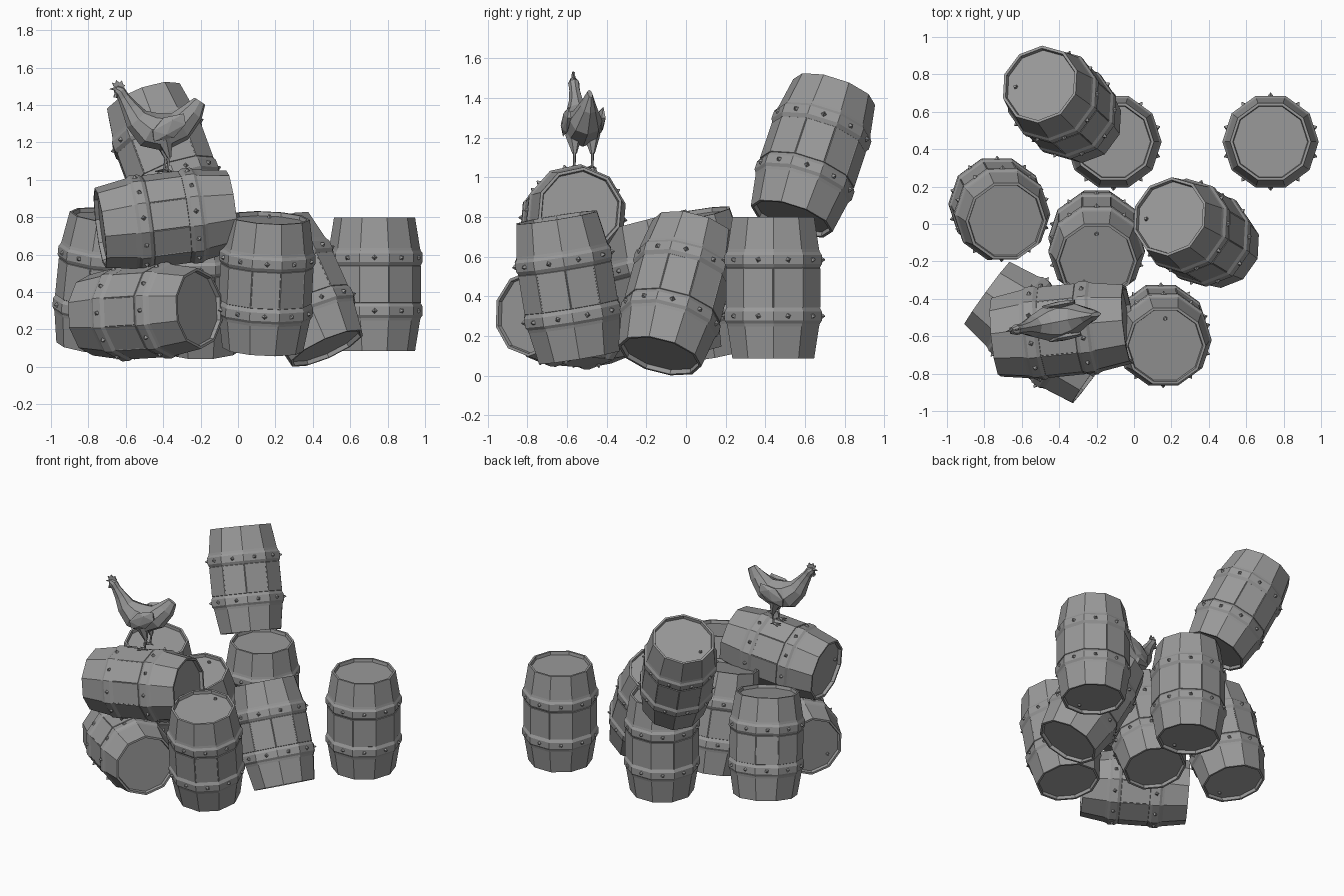
import bpy, bmesh, math
from mathutils import Matrix, Vector

default_cube = bpy.data.objects.get("Cube")
if default_cube:
    bpy.data.objects.remove(default_cube, do_unlink=True)

# One plain grey finish for everything
grey = bpy.data.materials.new("plain_grey")
grey.use_nodes = True
grey_colour = (0.32, 0.32, 0.32, 1)
grey.diffuse_color = grey_colour
grey.node_tree.nodes["Principled BSDF"].inputs["Base Color"].default_value = grey_colour

SIDES = 10
UP = Vector((0, 0, 1))


def make_mesh(bm, name):
    bmesh.ops.recalc_face_normals(bm, faces=bm.faces[:])
    mesh = bpy.data.meshes.new(name)
    bm.to_mesh(mesh)
    bm.free()
    mesh.materials.append(grey)
    return mesh


def add_object(name, mesh, matrix=None):
    obj = bpy.data.objects.new(name, mesh)
    bpy.context.collection.objects.link(obj)
    if matrix is not None:
        obj.matrix_world = matrix
    return obj


def add_cone(bm, start, end, r1, r2, sides):
    start, end = Vector(start), Vector(end)
    line = end - start
    turn = UP.rotation_difference(line).to_matrix().to_4x4()
    place = Matrix.Translation((start + end) / 2) @ turn
    bmesh.ops.create_cone(bm, cap_ends=True, segments=sides, radius1=r1,
                          radius2=r2, depth=line.length, matrix=place)


def bridge(bm, ring_a, ring_b):
    count = len(ring_a)
    return [bm.faces.new((ring_a[i], ring_a[(i + 1) % count],
                          ring_b[(i + 1) % count], ring_b[i]))
            for i in range(count)]


def barrel_mesh():
    bm = bmesh.new()
    # Upper half profile: face distance from the axis, height above the middle
    half = [(0.188, 0.335), (0.192, 0.357), (0.206, 0.357), (0.231, 0.195),
            (0.235, 0.18), (0.245, 0.165), (0.245, 0.12), (0.234, 0.1)]
    profile = half + [(r, -z) for r, z in reversed(half)]
    widen = 1 / math.cos(math.pi / SIDES)
    rings = []
    for r, z in profile:
        rings.append([bm.verts.new((r * widen * math.cos(math.tau * i / SIDES),
                                    r * widen * math.sin(math.tau * i / SIDES), z))
                      for i in range(SIDES)])
    bands = [bridge(bm, a, b) for a, b in zip(rings, rings[1:])]
    bm.faces.new(rings[0])
    bm.faces.new(rings[-1])
    bmesh.ops.recalc_face_normals(bm, faces=bm.faces[:])
    # Raised middle staves with narrow seams
    staves = bands[len(half) - 1]
    bmesh.ops.inset_individual(bm, faces=staves, thickness=0.003, depth=0.004)
    # Diamond studs on both hoops
    for z in (-0.142, 0.142):
        for i in range(SIDES):
            angle = math.tau * (i + 0.5) / SIDES
            out = Vector((math.cos(angle), math.sin(angle), 0))
            lift = UP * z
            add_cone(bm, out * 0.242 + lift, out * 0.262 + lift, 0.017, 0.002, 4)
    # Bung on one lid
    add_cone(bm, (0, 0.145, 0.33), (0, 0.145, 0.35), 0.013, 0.008, 6)
    return make_mesh(bm, "barrel")


# Barrels: centre, axis, quarter turn about the axis, bung end down
barrel = barrel_mesh()
stack = {
    "barrel_upright_right": ((0.73, 0.44, 0.442), (0, 0, 1), False, True),
    "barrel_upright_back": ((-0.11, 0.44, 0.442), (0, 0, 1), False, True),
    "barrel_top_back": ((-0.385, 0.64, 1.11), (-0.33, 0.3, 0.895), True, False),
    "barrel_left": ((-0.72, 0.08, 0.46), (0.1, -0.18, 0.98), False, True),
    "barrel_middle": ((-0.2, -0.11, 0.44), (0, -0.25, 0.97), False, False),
    "barrel_leaning": ((0.333, -0.046, 0.415), (-0.4, 0.24, 0.885), True, False),
    "barrel_front": ((0.15, -0.595, 0.445), (0.05, -0.16, 0.985), False, False),
    "barrel_lying_top": ((-0.385, -0.57, 0.79), (0.985, 0.1, 0.13), False, True),
    "barrel_lying_low": ((-0.496, -0.58, 0.295), (0.81, -0.59, 0.05), False, True),
}
for name, (centre, axis, quarter, flipped) in stack.items():
    matrix = Matrix.Translation(centre)
    matrix = matrix @ UP.rotation_difference(Vector(axis)).to_matrix().to_4x4()
    if quarter:
        matrix = matrix @ Matrix.Rotation(math.pi / 2, 4, "Z")
    if flipped:
        matrix = matrix @ Matrix.Rotation(math.pi, 4, "X")
    add_object(name, barrel, matrix)

# Hen: built facing -x around its own centre, then turned slightly
hen_place = Matrix.Translation((-0.42, -0.525, 1.045)) @ Matrix.Rotation(0.19, 4, "Z")


def hen_part(name, bm):
    return add_object(name, make_mesh(bm, name), hen_place)


# Body loft from tail to face: along, height, half width, half thickness
spine = [(0.22, 0.375, 0.012, 0.035), (0.18, 0.315, 0.04, 0.062),
         (0.11, 0.24, 0.083, 0.083), (0.02, 0.21, 0.1, 0.102),
         (-0.06, 0.225, 0.088, 0.098), (-0.125, 0.28, 0.058, 0.068),
         (-0.16, 0.34, 0.036, 0.048), (-0.195, 0.395, 0.027, 0.033),
         (-0.215, 0.428, 0.029, 0.031), (-0.238, 0.442, 0.018, 0.02)]
bm = bmesh.new()
points = [Vector((x, 0, z)) for x, z, w, t in spine]
rings = []
for i, (x, z, width, thick) in enumerate(spine):
    along = points[min(i + 1, len(points) - 1)] - points[max(i - 1, 0)]
    across = along.normalized().cross(Vector((0, 1, 0)))
    rings.append([bm.verts.new(points[i] + across * thick * math.cos(a)
                               + Vector((0, width * math.sin(a), 0)))
                  for a in (math.tau * k / 8 for k in range(8))])
for a, b in zip(rings, rings[1:]):
    bridge(bm, a, b)
bm.faces.new(rings[0])
bm.faces.new(rings[-1])
hen_part("hen_body", bm)

# Beak and wattles
bm = bmesh.new()
add_cone(bm, (-0.232, 0, 0.442), (-0.272, 0, 0.44), 0.013, 0.001, 5)
for side in (-1, 1):
    add_cone(bm, (-0.235, side * 0.008, 0.432), (-0.24, side * 0.01, 0.395), 0.005, 0.01, 5)
hen_part("hen_beak_and_wattles", bm)

# Comb: a thin toothed plate
bm = bmesh.new()
outline = [(-0.25, 0.455), (-0.258, 0.475), (-0.24, 0.47), (-0.235, 0.488),
           (-0.218, 0.474), (-0.205, 0.486), (-0.198, 0.465), (-0.188, 0.46), (-0.205, 0.44)]
face = bm.faces.new([bm.verts.new((x, -0.004, z)) for x, z in outline])
extruded = bmesh.ops.extrude_face_region(bm, geom=[face])["geom"]
bmesh.ops.translate(bm, vec=(0, 0.008, 0),
                    verts=[v for v in extruded if isinstance(v, bmesh.types.BMVert)])
hen_part("hen_comb", bm)

# Wings and legs on both sides
for label, side in (("left", -1), ("right", 1)):
    bm = bmesh.new()
    shape = (Matrix.Translation((0.035, side * 0.088, 0.235))
             @ Matrix.Rotation(-0.5, 4, "Y") @ Matrix.Diagonal((0.12, 0.02, 0.06, 1)))
    bmesh.ops.create_icosphere(bm, subdivisions=1, radius=1, matrix=shape)
    hen_part("hen_wing_" + label, bm)

    bm = bmesh.new()
    y = side * 0.046
    add_cone(bm, (0.02, y, 0.17), (0.045, y, 0.075), 0.045, 0.012, 6)
    add_cone(bm, (0.045, y, 0.085), (0.035, y, 0.005), 0.008, 0.007, 5)
    for spread in (-0.6, 0, 0.6, math.pi):
        reach = 0.025 if spread > 1 else 0.05
        tip = (0.035 - reach * math.cos(spread), y + reach * math.sin(spread), 0)
        add_cone(bm, (0.035, y, 0.008), tip, 0.008, 0.003, 5)
    hen_part("hen_leg_" + label, bm)
